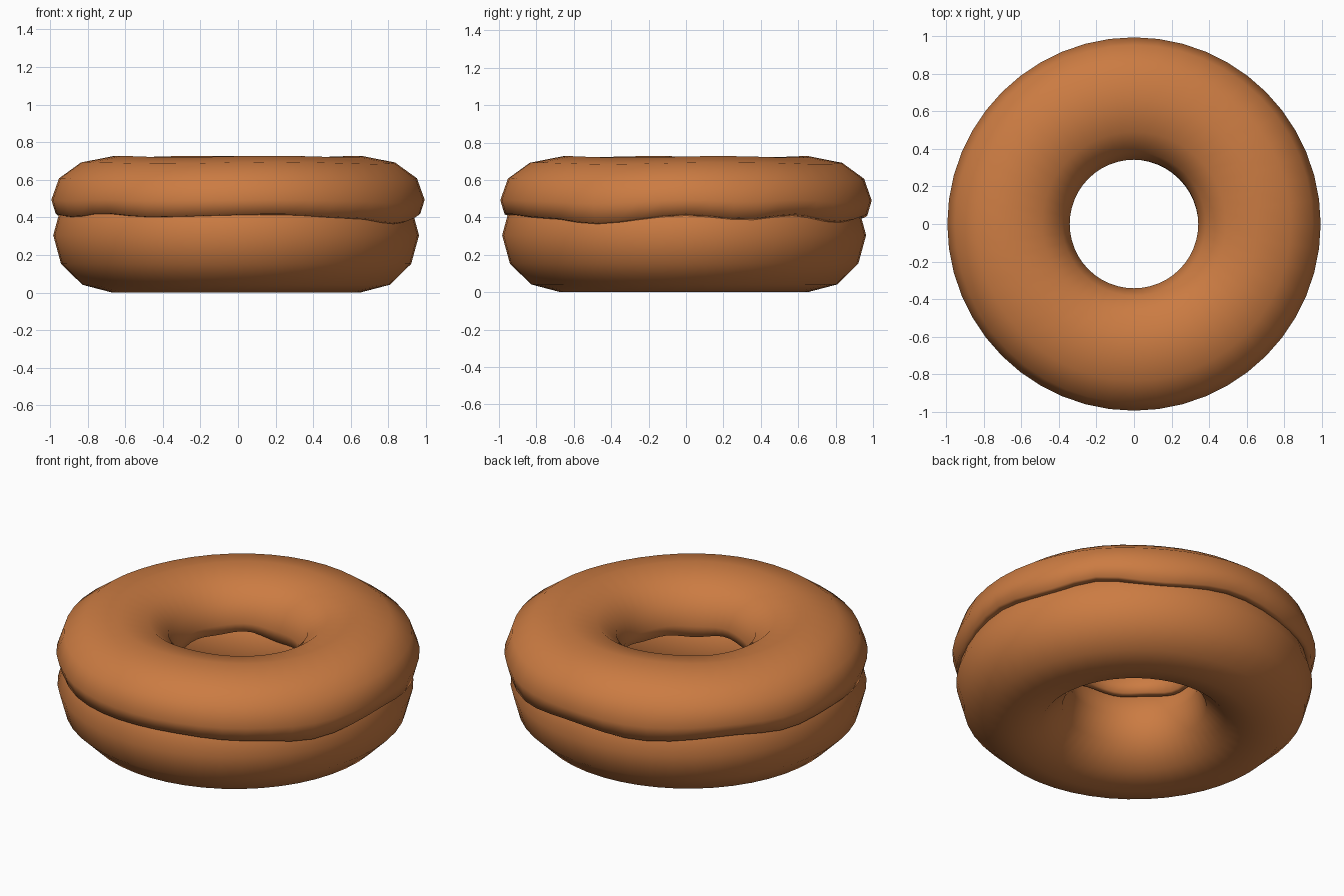
import bpy, bmesh, math

if "Cube" in bpy.data.objects:
    bpy.data.objects.remove(bpy.data.objects["Cube"])

SEG = 48

def material(name, col):
    m = bpy.data.materials.new(name)
    m.diffuse_color = (*col, 1)
    m.use_nodes = True
    m.node_tree.nodes["Principled BSDF"].inputs["Base Color"].default_value = m.diffuse_color
    return m

dough_mat = material("golden brown", (0.60, 0.20, 0.055))

# Dough ring
bpy.ops.mesh.primitive_torus_add(major_segments=SEG, minor_segments=12,
                                 major_radius=0.663, minor_radius=0.31,
                                 location=(-0.01, -0.01, 0.305))
dough = bpy.context.object
dough.name = "dough_ring"
dough.scale.z = 0.98
dough.data.materials.append(dough_mat)
bpy.ops.object.shade_smooth()

# Wavy rim height of the icing: (angle in degrees, height offset)
OUTER = [(-180, .01), (-154, -.005), (-139, .015), (-120, -.005), (-78, .01),
         (-50, -.01), (-31, -.04), (0, .01), (20, -.015), (37, .01),
         (58, -.03), (85, .005), (110, -.02), (140, .01), (160, -.015), (180, .01)]

def wave(a):
    """Smooth interpolation of the rim offsets."""
    for (a0, v0), (a1, v1) in zip(OUTER, OUTER[1:]):
        if a0 <= a <= a1:
            t = (a - a0) / (a1 - a0)
            return v0 + (v1 - v0) * t * t * (3 - 2 * t)
    return 0

# Icing cross-section: (radius, height, share of outer wave, share of inner wave)
PROFILE = [(.935, .40, 1, 0), (.97, .41, 1, 0), (.993, .49, .4, 0),
           (.952, .605, .1, 0), (.835, .69, .05, 0), (.663, .724, 0, 0),
           (.49, .69, 0, .1), (.382, .605, 0, .2), (.342, .49, 0, .5),
           (.352, .43, 0, 1), (.38, .42, 0, 1),
           (.41, .49, 0, 0), (.51, .575, 0, 0), (.66, .62, 0, 0),
           (.82, .575, 0, 0), (.92, .47, .3, 0)]

# Icing shell, swept around the ring
bm = bmesh.new()
rings = []
for i in range(SEG):
    a = 2 * math.pi * i / SEG
    deg = (math.degrees(a) + 180) % 360 - 180
    w = wave(deg)
    v = 0.012 * math.sin(3 * a + 1) + 0.008 * math.sin(7 * a)
    top = 0.004 * math.sin(4 * a + 0.5)
    rings.append([bm.verts.new((r * math.cos(a), r * math.sin(a),
                                z + wo * w + wi * v + (top if z > .6 else 0)))
                  for r, z, wo, wi in PROFILE])
n = len(PROFILE)
for i in range(SEG):
    p, q = rings[i], rings[(i + 1) % SEG]
    for j in range(n):
        k = (j + 1) % n
        bm.faces.new((p[j], q[j], q[k], p[k])).smooth = True
bmesh.ops.recalc_face_normals(bm, faces=bm.faces)
me = bpy.data.meshes.new("icing")
bm.to_mesh(me)
bm.free()
me.materials.append(dough_mat)
icing = bpy.data.objects.new("icing", me)
bpy.context.collection.objects.link(icing)
